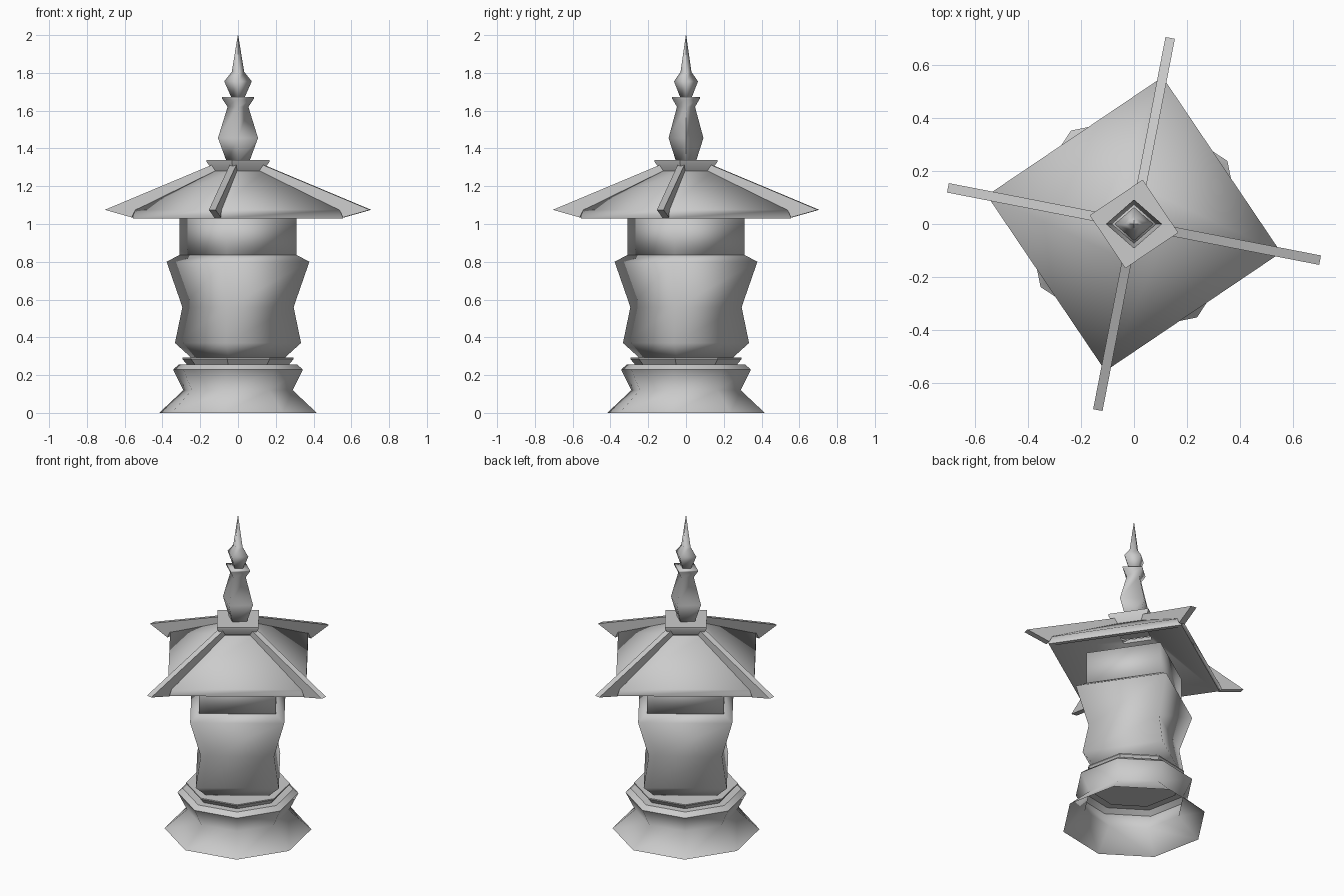
import bpy, bmesh
from math import cos, sin, radians

cube = bpy.data.objects.get("Cube")
if cube:
    bpy.data.objects.remove(cube, do_unlink=True)

TURN = radians(-11)

stone = bpy.data.materials.new("grey_stone")
stone.use_nodes = True
GREY = (0.6, 0.6, 0.6, 1)
stone.diffuse_color = GREY
stone.node_tree.nodes["Principled BSDF"].inputs["Base Color"].default_value = GREY


def finish(bm, name, angle):
    bmesh.ops.recalc_face_normals(bm, faces=bm.faces)
    mesh = bpy.data.meshes.new(name)
    bm.to_mesh(mesh)
    bm.free()
    mesh.materials.append(stone)
    obj = bpy.data.objects.new(name, mesh)
    bpy.context.collection.objects.link(obj)
    bpy.ops.object.select_all(action='DESELECT')
    obj.select_set(True)
    bpy.context.view_layer.objects.active = obj
    if angle:
        bpy.ops.object.shade_smooth_by_angle(angle=radians(angle))
    return obj


def turned(name, profile, sides, turn=TURN, angle=91, squash=1, top=True, bottom=True, loop=False):
    """Few-sided lathe of (radius, height) points."""
    bm = bmesh.new()
    rings = []
    for r, z in profile:
        steps = [turn + radians(360) * i / sides for i in range(sides)]
        rings.append([bm.verts.new((r * cos(a), r * squash * sin(a), z)) for a in steps])
    pairs = list(zip(rings, rings[1:]))
    if loop:
        pairs.append((rings[-1], rings[0]))
    for low, high in pairs:
        for i in range(sides):
            j = (i + 1) % sides
            bm.faces.new((low[i], low[j], high[j], high[i]))
    if bottom and not loop:
        bm.faces.new(rings[0])
    if top and not loop:
        bm.faces.new(rings[-1])
    return finish(bm, name, angle)


# Eight-sided hollow foot with its upper rim and collar
turned("foot", [(.425, 0), (.295, .12), (.35, .23)], 8, top=False, bottom=False)
turned("foot_rim", [(.35, .23), (.32, .255), (.27, .255)], 8, angle=30, bottom=False)
turned("foot_collar", [(.27, .25), (.3, .285), (.3, .292), (.24, .292)], 8, angle=30)

# Four-sided swelling body and the block above it
turned("body", [(.25, .29), (.34, .37), (.3, .56), (.385, .8), (.29, .85)], 4)
turned("body_neck", [(.315, .83), (.315, 1.04)], 4)

# Hollow four-sided roof shell
turned("roof", [(.565, 1.03), (.565, 1.075), (.14, 1.28), (.12, 1.25), (.53, 1.03)],
       4, angle=60, loop=True)
for face in bpy.data.objects["roof"].data.polygons:
    face.use_smooth = True

# Ridge beams running out past the roof corners
SECTION = [(.12, 1.32), (.715, 1.075), (.57, 1.035), (.55, 1.075), (.12, 1.27)]
for k in range(4):
    a = TURN + radians(90) * k
    bm = bmesh.new()
    sides = [[bm.verts.new((r * cos(a) - w * sin(a), r * sin(a) + w * cos(a), z))
              for r, z in SECTION] for w in (-.018, .018)]
    bm.faces.new(sides[0])
    bm.faces.new(sides[1])
    for i in range(len(SECTION)):
        j = (i + 1) % len(SECTION)
        bm.faces.new((sides[0][i], sides[0][j], sides[1][j], sides[1][i]))
    finish(bm, f"ridge_beam_{k + 1}", 0)

# Roof cap with a short stem inside
turned("roof_cap", [(.135, 1.28), (.17, 1.33), (.17, 1.34)], 4, angle=30)

# Finial: vase, plate and pointed bud
turned("finial_vase", [(.06, 1.33), (.106, 1.455), (.055, 1.62), (.085, 1.665), (.085, 1.672)],
       4, turn=0, angle=90, squash=.87)
turned("finial_bud", [(.035, 1.67), (.073, 1.755), (.033, 1.805), (.001, 2)],
       4, turn=0, angle=90, squash=.87)
